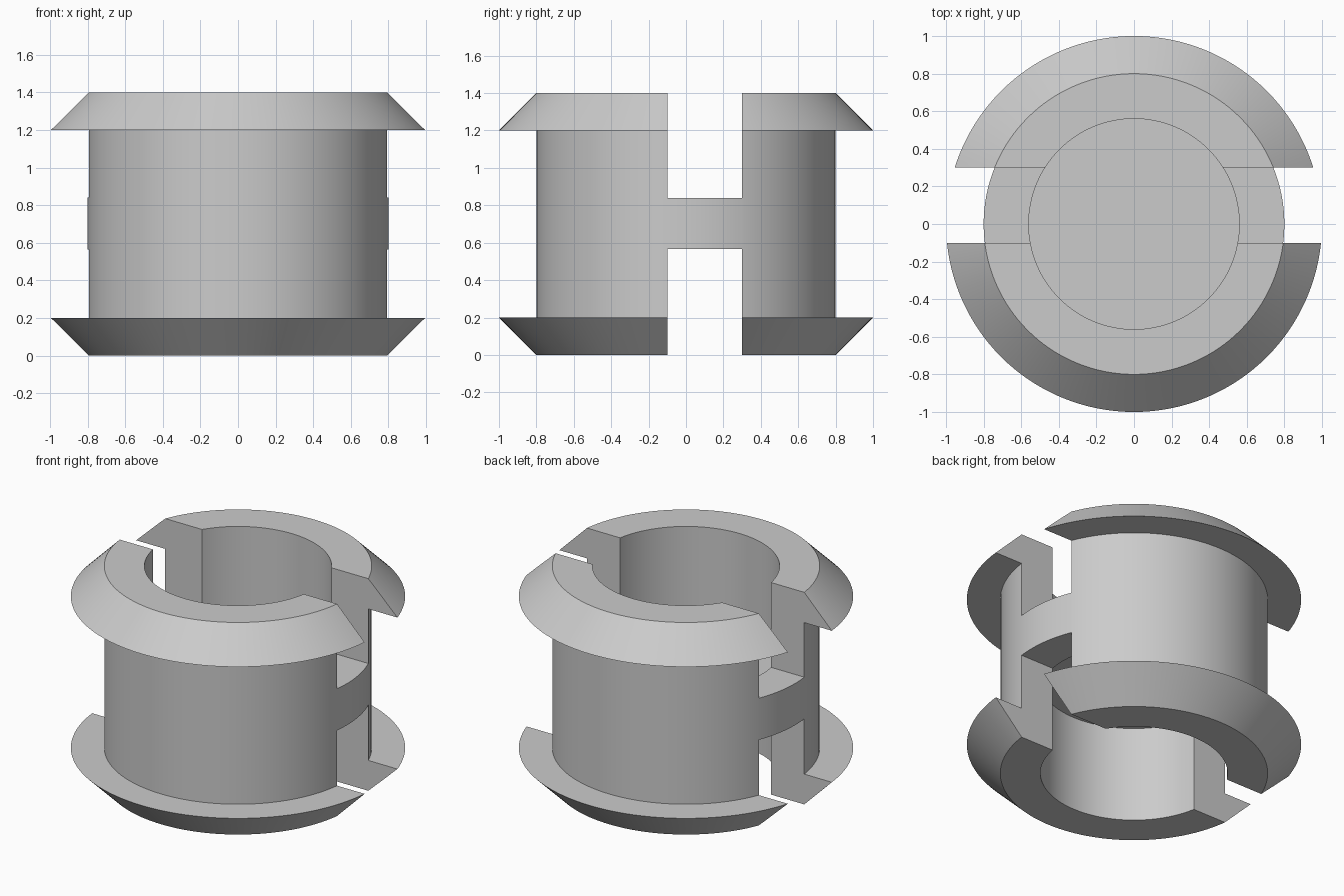
import bpy
import bmesh
from math import radians, tau
from mathutils import Matrix, Vector

SEGMENTS = 128
OUTER, BORE, RIM = 0.8, 0.56, 1.0
HEIGHT, FLANGE = 1.4, 0.2
SLOT_FRONT, SLOT_BACK = -0.1, 0.3
BRIDGE_LOW, BRIDGE_HIGH = 0.565, 0.84

cube = bpy.data.objects.get("Cube")
if cube:
    bpy.data.objects.remove(cube, do_unlink=True)

grey = bpy.data.materials.new("plain grey")
grey.use_nodes = True
grey.diffuse_color = (0.6, 0.6, 0.6, 1)
grey.node_tree.nodes["Principled BSDF"].inputs["Base Color"].default_value = grey.diffuse_color


def finish(name, bm):
    """Turn a bmesh into a named grey object."""
    bmesh.ops.recalc_face_normals(bm, faces=bm.faces)
    mesh = bpy.data.meshes.new(name)
    bm.to_mesh(mesh)
    bm.free()
    mesh.materials.append(grey)
    obj = bpy.data.objects.new(name, mesh)
    bpy.context.collection.objects.link(obj)
    return obj


def select_only(obj):
    bpy.ops.object.select_all(action="DESELECT")
    obj.select_set(True)
    bpy.context.view_layer.objects.active = obj


def lathe(name, profile):
    """Revolve a closed (radius, height) outline around z."""
    bm = bmesh.new()
    verts = [bm.verts.new((r, 0, z)) for r, z in profile]
    edges = [bm.edges.new((a, b)) for a, b in zip(verts, verts[1:] + verts[:1])]
    bmesh.ops.spin(bm, geom=verts + edges, cent=(0, 0, 0), axis=(0, 0, 1),
                   angle=tau, steps=SEGMENTS, use_merge=True)
    bmesh.ops.remove_doubles(bm, verts=bm.verts, dist=1e-4)
    return finish(name, bm)


def box(name, low, high):
    low, high = Vector(low), Vector(high)
    bm = bmesh.new()
    bmesh.ops.create_cube(bm, size=1)
    bmesh.ops.scale(bm, vec=high - low, verts=bm.verts)
    bmesh.ops.translate(bm, vec=(low + high) / 2, verts=bm.verts)
    return finish(name, bm)


# Hollow spool with a chamfered flange at each end
spool = lathe("flanged_spool", [
    (BORE, 0), (OUTER, 0), (RIM, FLANGE), (OUTER, FLANGE),
    (OUTER, HEIGHT - FLANGE), (RIM, HEIGHT - FLANGE), (OUTER, HEIGHT), (BORE, HEIGHT)])

# Slots across both ends, leaving a bridge on each side
for name, low, high in (("lower_slot", -1, BRIDGE_LOW), ("upper_slot", BRIDGE_HIGH, 2)):
    cutter = box(name, (-2, SLOT_FRONT, low), (2, SLOT_BACK, high))
    cutter.hide_render = True
    select_only(spool)
    cut = spool.modifiers.new(name, "BOOLEAN")
    cut.operation = "DIFFERENCE"
    cut.solver = "EXACT"
    cut.object = cutter
    bpy.ops.object.modifier_apply(modifier=cut.name)
    bpy.data.objects.remove(cutter, do_unlink=True)

# Thin web closing the bore at mid height
bm = bmesh.new()
bmesh.ops.create_cone(bm, cap_ends=True, segments=SEGMENTS, radius1=BORE + 0.005,
                      radius2=BORE + 0.005, depth=0.135,
                      matrix=Matrix.Translation((0, 0, HEIGHT / 2)))
web = finish("centre_web", bm)

for obj in (spool, web):
    select_only(obj)
    bpy.ops.object.shade_smooth_by_angle(angle=radians(25))
